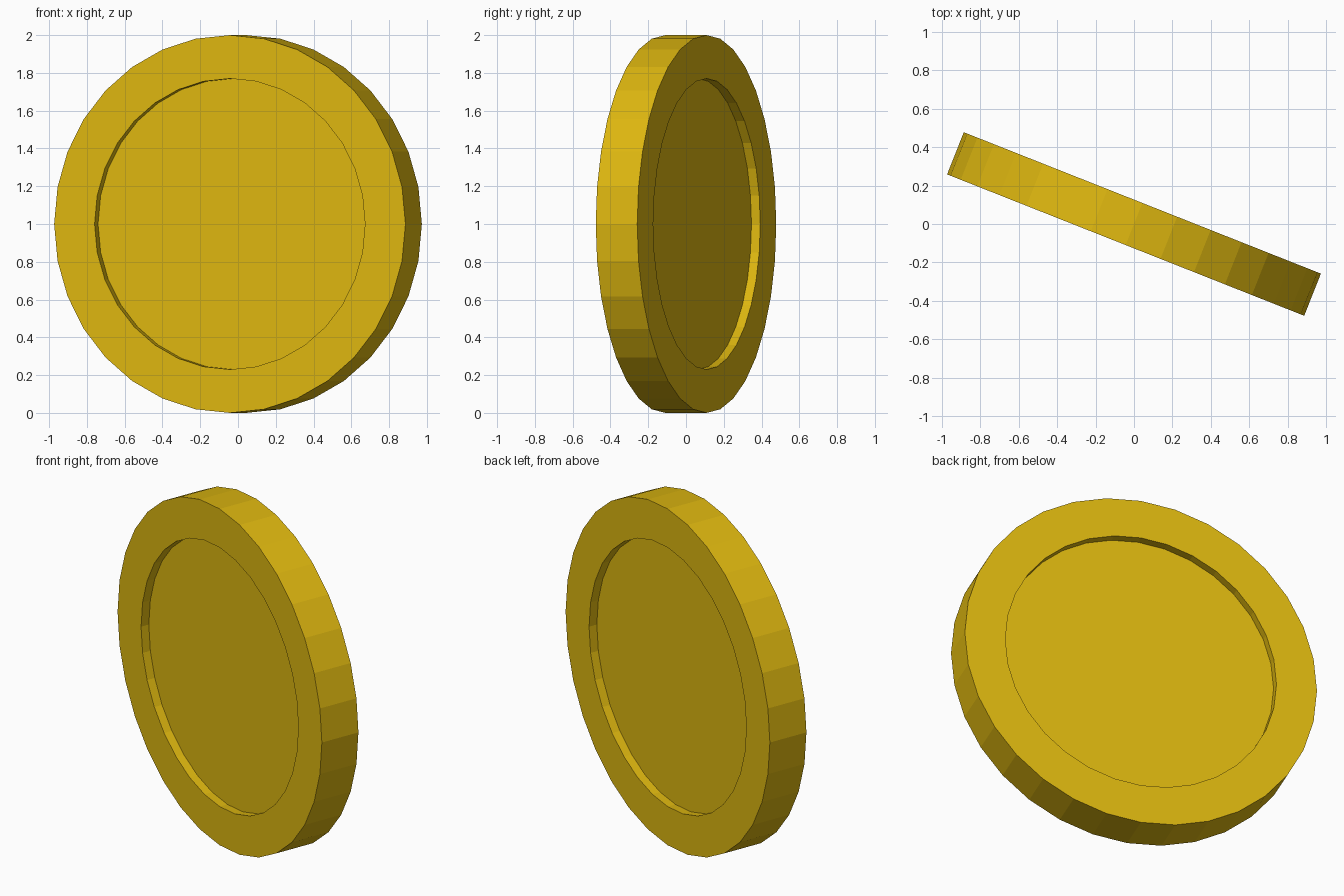
import bpy
import bmesh
import math
from mathutils import Matrix

cube = bpy.data.objects.get("Cube")
if cube:
    bpy.data.objects.remove(cube, do_unlink=True)

SIDES = 32
RADIUS = 1.0
THICKNESS = 0.236
RIM_WIDTH = 0.23
RECESS = 0.05
TURN = math.radians(-21.6)

# Gold material
gold = bpy.data.materials.new("gold")
gold.use_nodes = True
colour = (0.73, 0.475, 0.005, 1.0)
gold.diffuse_color = colour
gold.node_tree.nodes["Principled BSDF"].inputs["Base Color"].default_value = colour

# Disc with a flat, hard-edged outline
bm = bmesh.new()
bmesh.ops.create_cone(bm, cap_ends=True, segments=SIDES, radius1=RADIUS,
                      radius2=RADIUS, depth=THICKNESS)
bm.normal_update()

# Raised rim around a sunken centre on both sides
caps = [f for f in bm.faces if abs(f.normal.z) > 0.9]
bmesh.ops.inset_individual(bm, faces=caps, use_even_offset=True,
                           thickness=RIM_WIDTH * math.cos(math.pi / SIDES))
for cap in caps:
    inward = -cap.normal.normalized() * RECESS
    floor = bmesh.ops.extrude_discrete_faces(bm, faces=[cap])["faces"][0]
    bmesh.ops.translate(bm, verts=floor.verts, vec=inward)
bmesh.ops.recalc_face_normals(bm, faces=bm.faces)

# Stand the coin on its edge, turned a little, resting on the floor
stand = (Matrix.Translation((0, 0, RADIUS))
         @ Matrix.Rotation(TURN, 4, "Z")
         @ Matrix.Rotation(math.radians(90), 4, "X"))
# Put an outline corner exactly at the bottom
corner = max((v.co for v in bm.verts), key=lambda c: c.x)
spin = Matrix.Rotation(-math.atan2(corner.y, corner.x), 4, "Z")
bm.transform(stand @ spin)

mesh = bpy.data.meshes.new("coin")
bm.to_mesh(mesh)
bm.free()
mesh.materials.append(gold)
coin = bpy.data.objects.new("coin", mesh)
bpy.context.collection.objects.link(coin)
